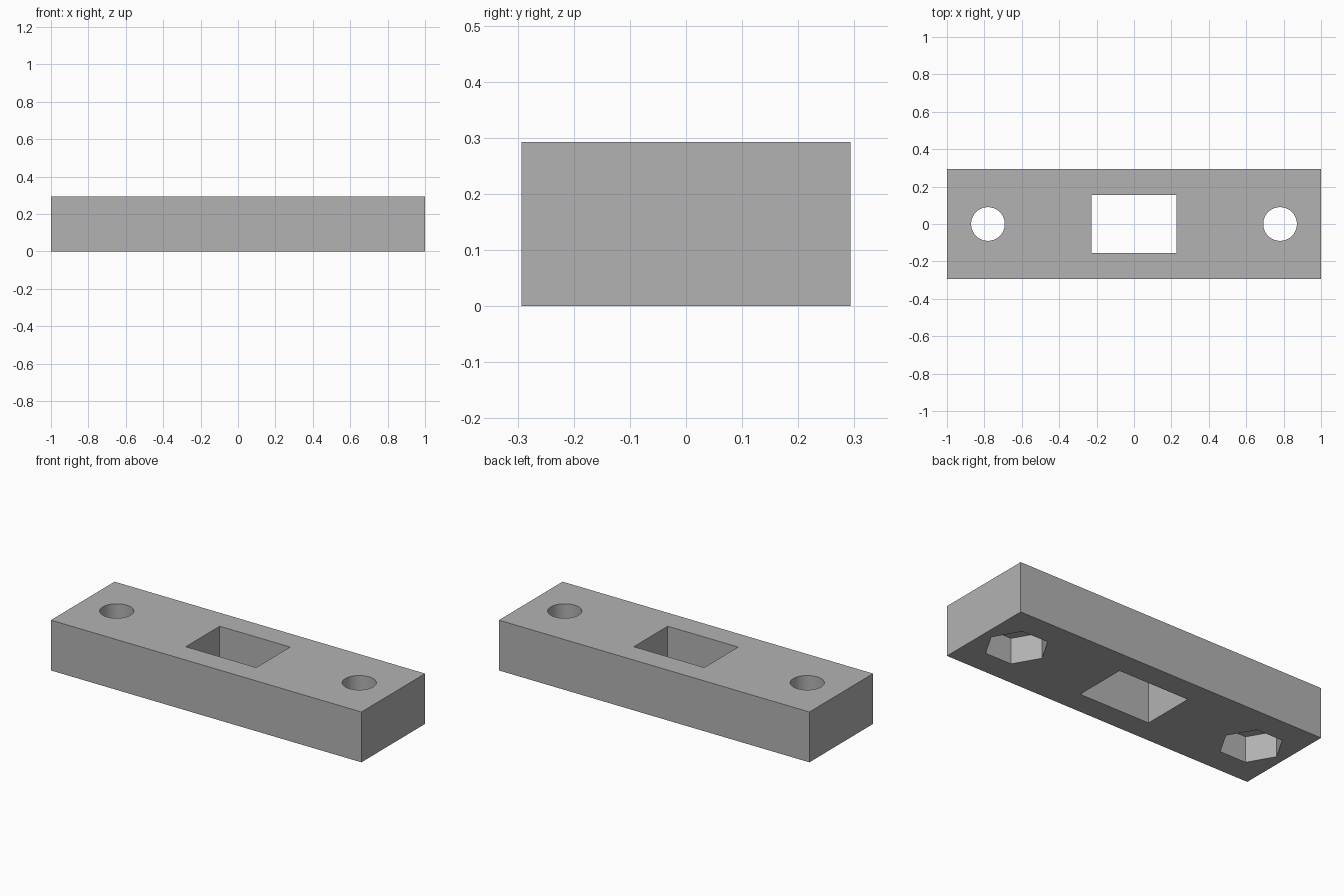
import bpy
import bmesh
from math import cos, sin, tau, radians

cube = bpy.data.objects.get("Cube")
if cube:
    bpy.data.objects.remove(cube, do_unlink=True)

LENGTH, WIDTH, HEIGHT = 2.0, 0.586, 0.293
BOLT_X, BOLT_RADIUS = 0.781, 0.09
NUT_RADIUS, NUT_DEPTH = 0.168, 0.15
SLOT_X, SLOT_Y = 0.227, 0.156
OVERSHOOT = 0.1

grey = bpy.data.materials.new("plain grey")
grey.use_nodes = True
colour = (0.45, 0.45, 0.45, 1)
grey.diffuse_color = colour
grey.node_tree.nodes["Principled BSDF"].inputs["Base Color"].default_value = colour


def prism(name, outline, bottom, top):
    """Extrude a flat outline straight up from bottom to top."""
    bm = bmesh.new()
    face = bm.faces.new([bm.verts.new((x, y, bottom)) for x, y in outline])
    extruded = bmesh.ops.extrude_face_region(bm, geom=[face])["geom"]
    moved = [v for v in extruded if isinstance(v, bmesh.types.BMVert)]
    bmesh.ops.translate(bm, verts=moved, vec=(0, 0, top - bottom))
    bmesh.ops.recalc_face_normals(bm, faces=bm.faces)
    mesh = bpy.data.meshes.new(name)
    bm.to_mesh(mesh)
    bm.free()
    mesh.materials.append(grey)
    obj = bpy.data.objects.new(name, mesh)
    bpy.context.collection.objects.link(obj)
    return obj


def rectangle(half_x, half_y):
    return [(-half_x, -half_y), (half_x, -half_y), (half_x, half_y), (-half_x, half_y)]


def polygon(centre_x, radius, sides):
    return [(centre_x + radius * cos(tau * i / sides), radius * sin(tau * i / sides))
            for i in range(sides)]


def cut(target, cutter):
    """Subtract the cutter from the target, then discard it."""
    cutter.hide_render = True
    modifier = target.modifiers.new(cutter.name, "BOOLEAN")
    modifier.operation = "DIFFERENCE"
    modifier.solver = "EXACT"
    modifier.object = cutter
    bpy.context.view_layer.objects.active = target
    bpy.ops.object.modifier_apply(modifier=modifier.name)
    bpy.data.objects.remove(cutter, do_unlink=True)


# Solid bar
bar = prism("mounting_bar", rectangle(LENGTH / 2, WIDTH / 2), 0, HEIGHT)

# Rectangular slot through the middle
cut(bar, prism("slot_cutter", rectangle(SLOT_X, SLOT_Y), -OVERSHOOT, HEIGHT + OVERSHOOT))

# Bolt hole at each end, with a hexagonal nut pocket in the underside
for x in (-BOLT_X, BOLT_X):
    cut(bar, prism("nut_cutter", polygon(x, NUT_RADIUS, 6), -OVERSHOOT, NUT_DEPTH))
    cut(bar, prism("bolt_cutter", polygon(x, BOLT_RADIUS, 64), -OVERSHOOT, HEIGHT + OVERSHOOT))

# Smooth bolt holes, sharp edges everywhere else
bpy.ops.object.select_all(action="DESELECT")
bar.select_set(True)
bpy.context.view_layer.objects.active = bar
bpy.ops.object.shade_smooth_by_angle(angle=radians(30))
